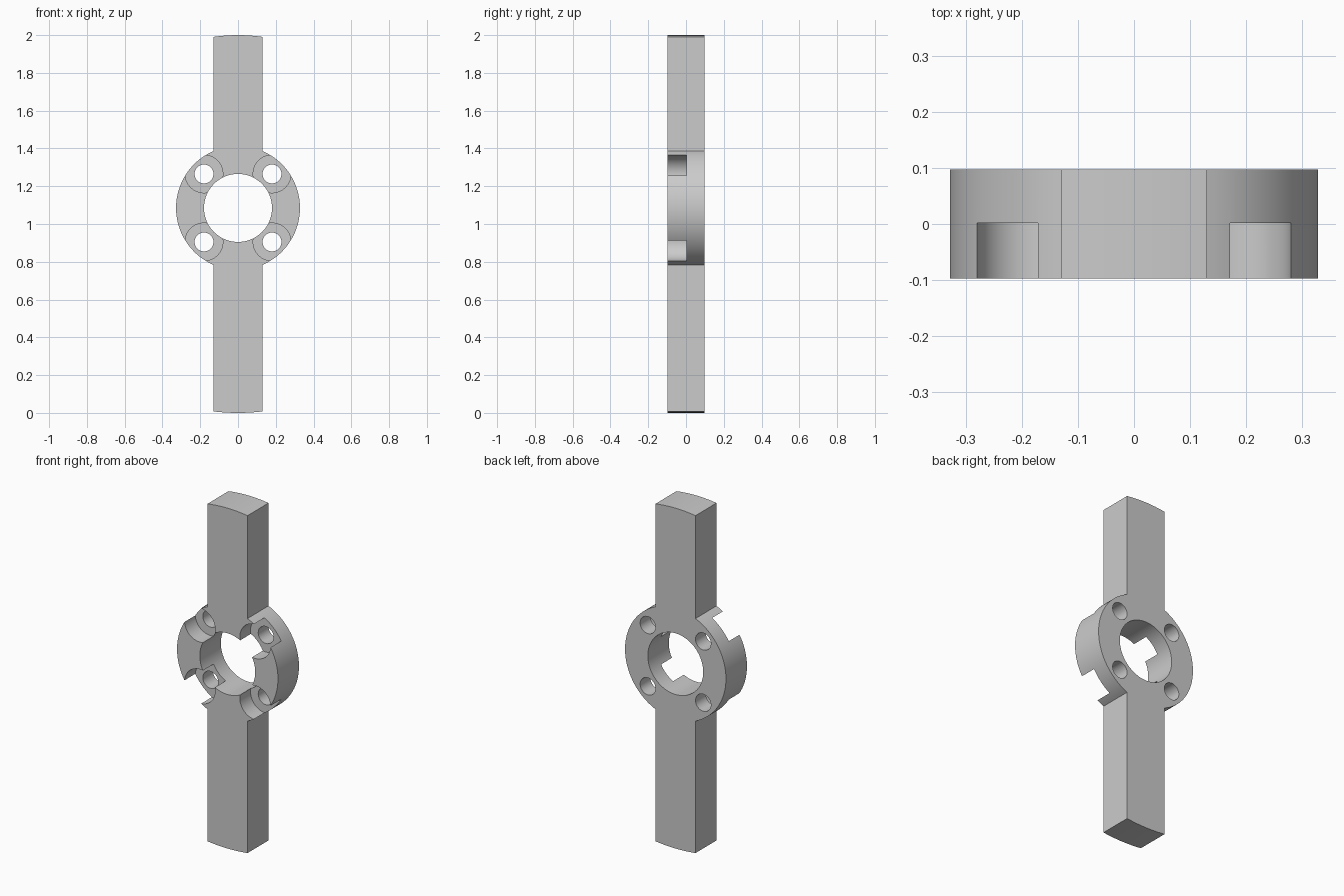
import bpy
import bmesh
from math import sin, cos, asin, pi, radians
from mathutils import Matrix, Vector

if "Cube" in bpy.data.objects:
    bpy.data.objects.remove(bpy.data.objects["Cube"])

HUB_Z = 1.085            # height of the hub centre
HUB_R, BORE_R = 0.328, 0.18
BAR_HALF = 0.13          # half width of the arms
HALF_T = 0.0975          # half thickness
TOP_R, BOTTOM_R = 2 - HUB_Z, HUB_Z
BOLT_R, RECESS_R, BOLT_POS = 0.05, 0.1, 0.18
RECESS_FLOOR = 0.002

metal = bpy.data.materials.new("Light grey metal")
metal.use_nodes = True
colour = (0.6, 0.6, 0.6, 1)
metal.diffuse_color = colour
metal.node_tree.nodes["Principled BSDF"].inputs["Base Color"].default_value = colour


def arc(radius, start, end, steps):
    """Points on an arc around the hub centre, in the xz plane."""
    angles = [start + (end - start) * i / steps for i in range(steps + 1)]
    return [Vector((radius * cos(a), -HALF_T, HUB_Z + radius * sin(a))) for a in angles]


def make_object(name, bm):
    bmesh.ops.recalc_face_normals(bm, faces=bm.faces)
    mesh = bpy.data.meshes.new(name)
    bm.to_mesh(mesh)
    bm.free()
    obj = bpy.data.objects.new(name, mesh)
    bpy.context.collection.objects.link(obj)
    return obj


def cut_cylinder(target, radius, x, z, y0, y1, segments):
    """Bore a round hole along y, then delete the cutter."""
    bm = bmesh.new()
    place = Matrix.Translation((x, (y0 + y1) / 2, z)) @ Matrix.Rotation(pi / 2, 4, 'X')
    bmesh.ops.create_cone(bm, cap_ends=True, segments=segments, radius1=radius,
                          radius2=radius, depth=y1 - y0, matrix=place)
    cutter = make_object("hole_cutter", bm)
    cutter.hide_render = True
    mod = target.modifiers.new("hole", 'BOOLEAN')
    mod.operation, mod.solver, mod.object = 'DIFFERENCE', 'EXACT', cutter
    bpy.context.view_layer.objects.active = target
    bpy.ops.object.modifier_apply(modifier=mod.name)
    bpy.data.objects.remove(cutter)


# Body outline: round hub with two arms that have curved tips
hub = asin(BAR_HALF / HUB_R)
top = asin(BAR_HALF / TOP_R)
low = asin(BAR_HALF / BOTTOM_R)
outline = (arc(HUB_R, hub - pi / 2, pi / 2 - hub, 48)
           + arc(TOP_R, pi / 2 - top, pi / 2 + top, 12)
           + arc(HUB_R, pi / 2 + hub, 3 * pi / 2 - hub, 48)
           + arc(BOTTOM_R, 3 * pi / 2 - low, 3 * pi / 2 + low, 12))
bm = bmesh.new()
front = bm.faces.new([bm.verts.new(p) for p in outline])
extruded = bmesh.ops.extrude_face_region(bm, geom=[front], use_keep_orig=True)
bmesh.ops.translate(bm, vec=(0, 2 * HALF_T, 0),
                    verts=[v for v in extruded["geom"] if isinstance(v, bmesh.types.BMVert)])
body = make_object("hub_with_arms", bm)
body.data.materials.append(metal)

# Central bore, then four bolt holes with recesses open to the front
cut_cylinder(body, BORE_R, 0, HUB_Z, -0.3, 0.3, 96)
for sx in (-1, 1):
    for sz in (-1, 1):
        x, z = sx * BOLT_POS, HUB_Z + sz * BOLT_POS
        cut_cylinder(body, RECESS_R, x, z, -0.3, RECESS_FLOOR, 64)
        cut_cylinder(body, BOLT_R, x, z, -0.3, 0.3, 48)

# Smooth the round walls and keep the edges sharp
bpy.ops.object.select_all(action='DESELECT')
body.select_set(True)
bpy.context.view_layer.objects.active = body
bpy.ops.object.shade_smooth_by_angle(angle=radians(25))
